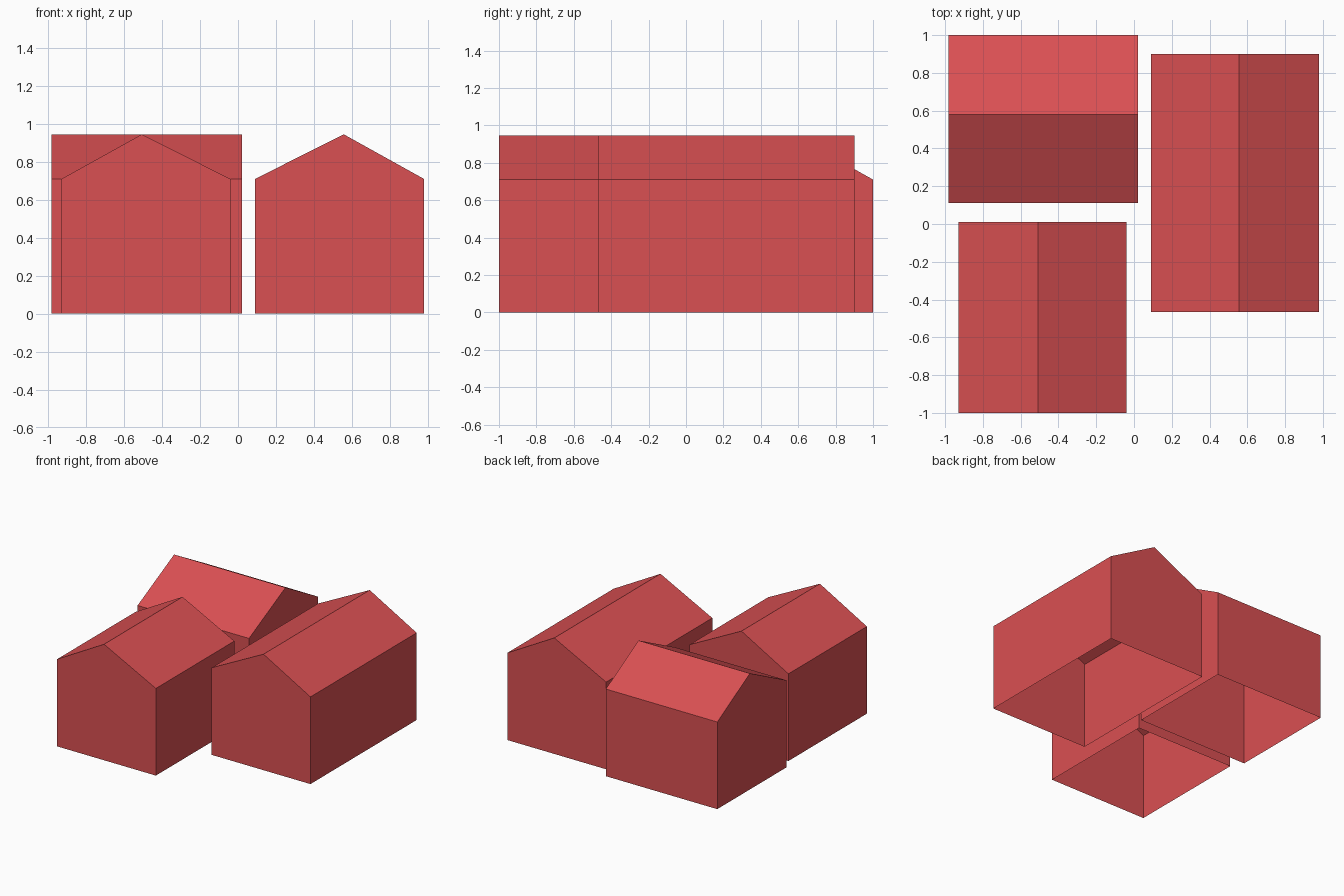
import bpy, bmesh
from mathutils import Vector

if "Cube" in bpy.data.objects:
    bpy.data.objects.remove(bpy.data.objects["Cube"])

EAVE, RIDGE = 0.71, 0.945

red = bpy.data.materials.new("brick red")
red.diffuse_color = (0.70, 0.08, 0.085, 1)
red.use_nodes = True
red.node_tree.nodes["Principled BSDF"].inputs["Base Color"].default_value = red.diffuse_color


def house(name, across, along, ridge, turned=False):
    """Gabled shell without a floor; the ridge runs along y, or x if turned."""
    profile = [(across[0], 0), (across[0], EAVE), (ridge, RIDGE),
               (across[1], EAVE), (across[1], 0)]
    bm = bmesh.new()

    def ring(d):
        return [bm.verts.new((d, a, z) if turned else (a, d, z)) for a, z in profile]

    near, far = ring(along[0]), ring(along[1])
    # gable walls
    bm.faces.new(near)
    bm.faces.new(far)
    # side walls and roof slopes, bottom left open
    for i in range(4):
        bm.faces.new((near[i], near[i + 1], far[i + 1], far[i]))
    # point every face outwards
    centre = sum((v.co for v in bm.verts), Vector()) / len(bm.verts)
    bm.normal_update()
    for f in bm.faces:
        if f.normal.dot(f.calc_center_median() - centre) < 0:
            f.normal_flip()
    mesh = bpy.data.meshes.new(name)
    bm.to_mesh(mesh)
    bm.free()
    mesh.materials.append(red)
    obj = bpy.data.objects.new(name, mesh)
    bpy.context.collection.objects.link(obj)


house("front_left_house", (-0.93, -0.04), (-1.0, 0.01), -0.507)
house("right_house", (0.09, 0.98), (-0.467, 0.9), 0.557)
house("back_left_house", (0.11, 1.0), (-0.982, 0.022), 0.58, turned=True)
